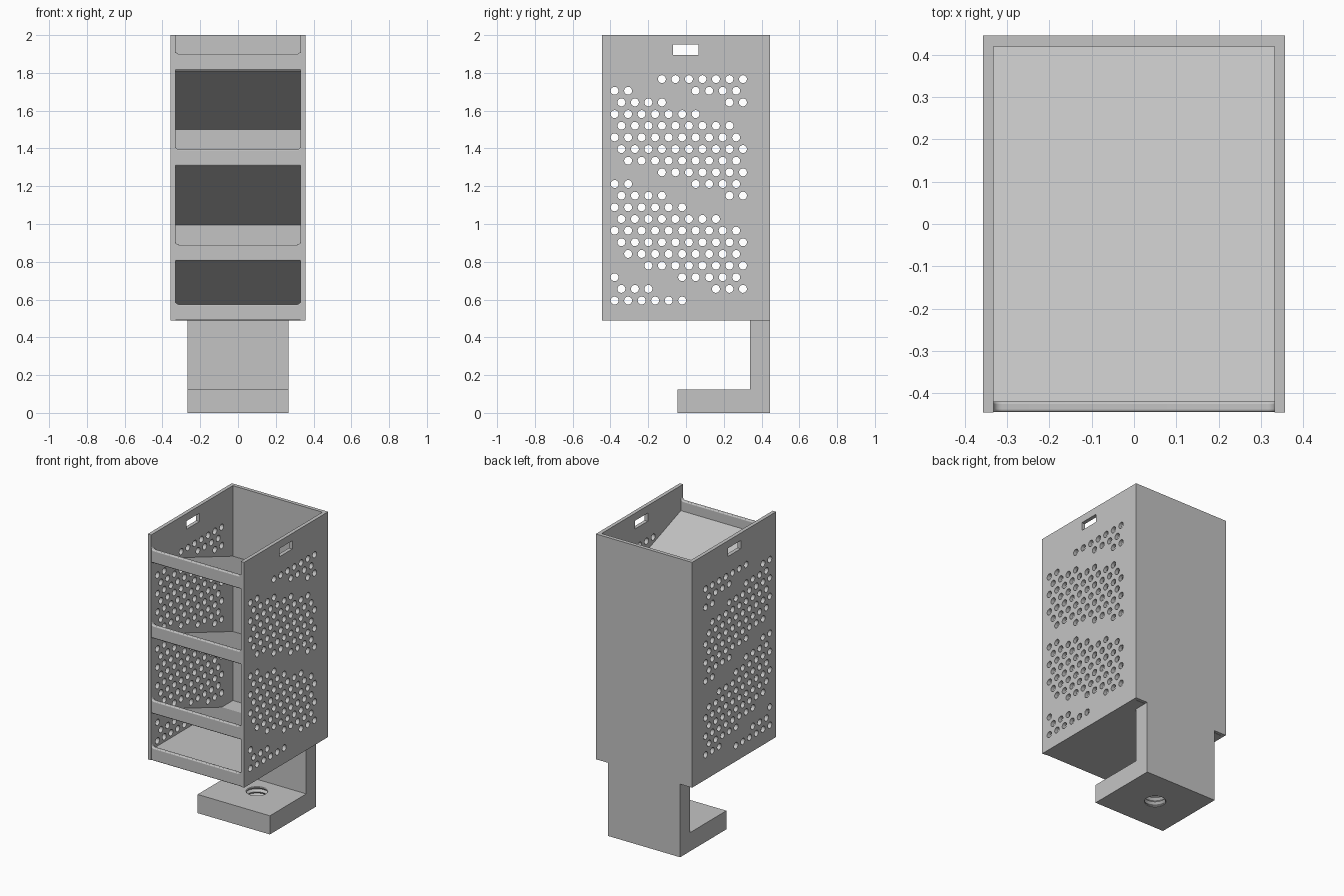
import bpy, bmesh, math
from mathutils import Matrix, Vector

cube = bpy.data.objects.get("Cube")
if cube:
    bpy.data.objects.remove(cube, do_unlink=True)

grey = bpy.data.materials.new("plain grey")
grey.use_nodes = True
colour = (0.55, 0.55, 0.55, 1)
grey.diffuse_color = colour
grey.node_tree.nodes["Principled BSDF"].inputs["Base Color"].default_value = colour

HX, HY, WALL = 0.357, 0.445, 0.025      # half width, half depth, wall thickness
BOTTOM, TOP = 0.49, 2.0
PITCH, SLOPE = 0.505, math.tan(math.radians(20))


def finish(name, bm):
    bmesh.ops.recalc_face_normals(bm, faces=bm.faces[:])
    mesh = bpy.data.meshes.new(name)
    bm.to_mesh(mesh)
    bm.free()
    mesh.materials.append(grey)
    obj = bpy.data.objects.new(name, mesh)
    bpy.context.collection.objects.link(obj)
    return obj


def add_box(bm, x, y, z):
    size = Matrix.Diagonal((x[1] - x[0], y[1] - y[0], z[1] - z[0], 1))
    centre = Matrix.Translation((sum(x) / 2, sum(y) / 2, sum(z) / 2))
    bmesh.ops.create_cube(bm, size=1, matrix=centre @ size)


def box(name, x, y, z):
    bm = bmesh.new()
    add_box(bm, x, y, z)
    return finish(name, bm)


def prism(name, points, push):
    bm = bmesh.new()
    face = bm.faces.new([bm.verts.new(p) for p in points])
    moved = bmesh.ops.extrude_face_region(bm, geom=[face])["geom"]
    bmesh.ops.translate(bm, vec=push, verts=[v for v in moved if isinstance(v, bmesh.types.BMVert)])
    return finish(name, bm)


def cut(obj, cutter):
    mod = obj.modifiers.new("cut", "BOOLEAN")
    mod.object = cutter
    mod.solver = "EXACT"
    bpy.context.view_layer.objects.active = obj
    bpy.ops.object.modifier_apply(modifier=mod.name)
    bpy.data.objects.remove(cutter, do_unlink=True)


def smooth(obj):
    bpy.ops.object.select_all(action="DESELECT")
    obj.select_set(True)
    bpy.context.view_layer.objects.active = obj
    bpy.ops.object.shade_smooth_by_angle(angle=math.radians(35))


# Side walls: staggered vent holes that skip the sloped shelves, plus a grip slot
bm = bmesh.new()
add_box(bm, (0.2, 0.5), (-0.07, 0.065), (1.895, 1.95))
for row in range(20):
    z = 1.767 - 0.0617 * row
    for col in range(10):
        y = (-0.378 if row % 2 else -0.342) + 0.0715 * col
        level = z + SLOPE * y
        if any(abs(level - 1.662 + PITCH * k) < 0.0525 for k in range(3)):
            continue
        place = Matrix.Translation((0.35, y, z)) @ Matrix.Rotation(math.pi / 2, 4, "Y")
        bmesh.ops.create_cone(bm, cap_ends=True, segments=20, radius1=0.021,
                              radius2=0.021, depth=0.2, matrix=place)
holes = finish("hole_cutter", bm)
left = box("left_wall", (HX - WALL, HX), (-HY, HY), (BOTTOM, TOP))
cut(left, holes)
smooth(left)
right = left.copy()
right.data = left.data.copy()
right.name = "right_wall"
right.data.transform(Matrix.Diagonal((-1, 1, 1, 1)))
right.data.flip_normals()
bpy.context.collection.objects.link(right)

# Back wall and floor
IX = HX - WALL
box("back_wall", (-IX, IX), (HY - WALL, HY), (BOTTOM, TOP))
box("floor", (-IX, IX), (-HY + 0.01, HY - WALL), (BOTTOM, 0.56))


# Front lips: bars with filleted upper corners and softened edges
def front_lip(name, low, high, r=0.02):
    arc = [(IX - r + r * math.cos(a), high + r - r * math.sin(a))
           for a in [math.pi / 2 * i / 5 for i in range(6)]]
    half = [(IX + 0.012, low), (IX + 0.012, high + r)] + arc
    outline = half + [(-x, z) for x, z in reversed(half)]
    lip = prism(name, [(x, -HY + 0.0005, z) for x, z in outline], Vector((0, WALL, 0)))
    bevel = lip.modifiers.new("soft edges", "BEVEL")
    bevel.width = 0.008
    bevel.segments = 3
    bevel.limit_method = "ANGLE"
    bevel.angle_limit = math.radians(50)
    smooth(lip)


front_lip("floor_lip", BOTTOM, 0.575)

# Shelves sloping down to the back, each behind a lip
for k, label in enumerate(("top", "middle", "lower")):
    drop = PITCH * k
    front_lip(label + "_lip", 1.815 - drop, 1.9 - drop)
    under, over = 1.653 - drop, 1.68 - drop
    y0, y1 = -HY + 0.012, HY - WALL + 0.005
    side = [(y0, under), (y1, under), (y1, over), (y0, over)]
    prism(label + "_shelf", [(-IX - 0.005, y, f - SLOPE * y) for y, f in side],
          Vector((2 * IX + 0.01, 0, 0)))

# L-shaped foot with a ridged screw hole
FX = 0.268
profile = [(-0.045, 0), (HY, 0), (HY, BOTTOM), (0.34, BOTTOM), (0.34, 0.125), (-0.045, 0.125)]
foot = prism("foot", [(-FX, y, z) for y, z in profile], Vector((2 * FX, 0, 0)))
bm = bmesh.new()
SIDES, STEPS = 32, 10
rings = []
for i in range(STEPS + 1):
    radius = 0.062 if i % 2 else 0.075
    z = -0.01 + 0.145 * i / STEPS
    rings.append([bm.verts.new((radius * math.cos(2 * math.pi * s / SIDES),
                                0.2 + radius * math.sin(2 * math.pi * s / SIDES), z))
                  for s in range(SIDES)])
for a, b in zip(rings, rings[1:]):
    for s in range(SIDES):
        t = (s + 1) % SIDES
        bm.faces.new((a[s], a[t], b[t], b[s]))
bm.faces.new(rings[0])
bm.faces.new(rings[-1])
cut(foot, finish("screw_cutter", bm))
smooth(foot)
